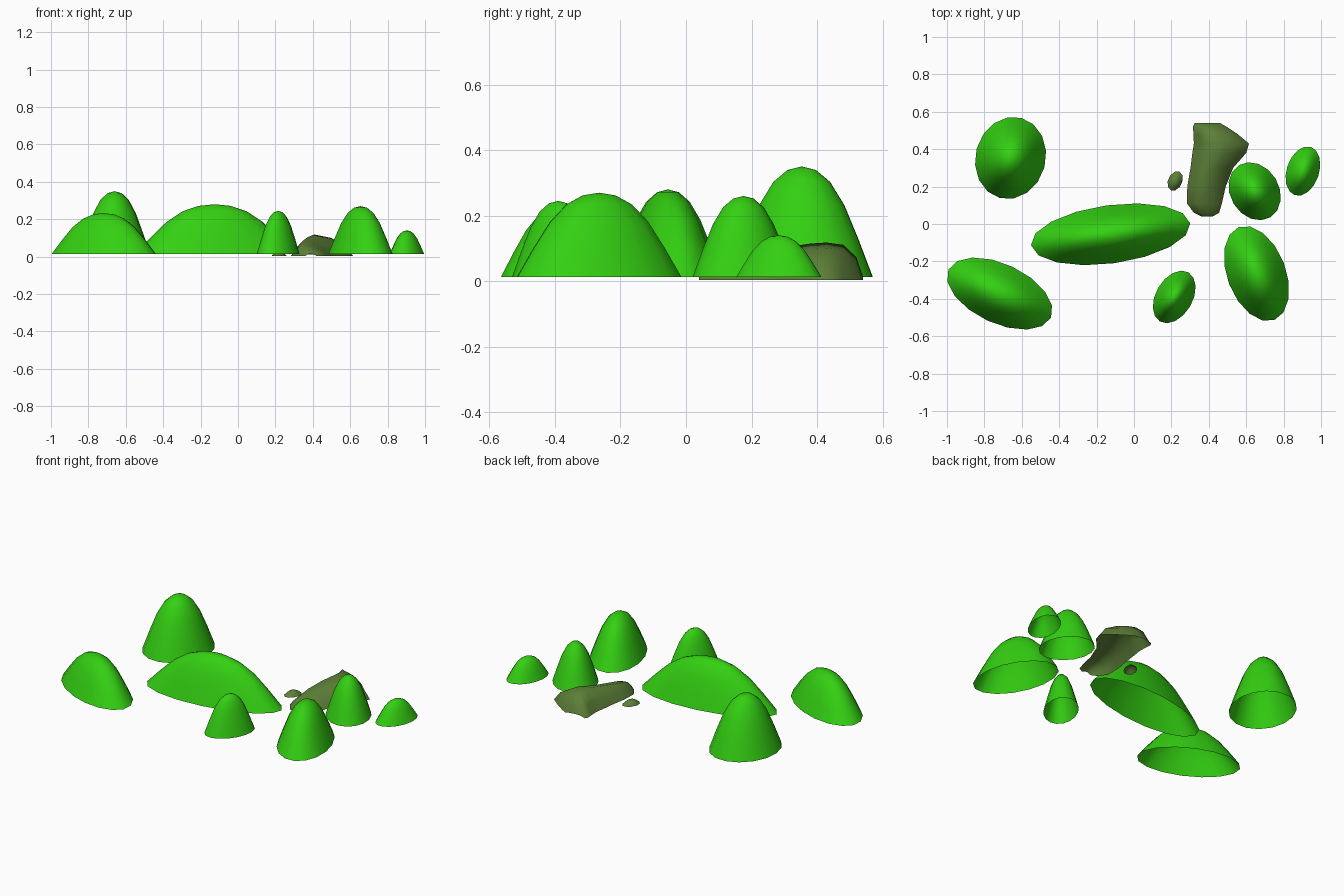
import bpy, bmesh, math

if "Cube" in bpy.data.objects:
    bpy.data.objects.remove(bpy.data.objects["Cube"])


def material(name, col):
    m = bpy.data.materials.new(name)
    m.diffuse_color = (*col, 1)
    m.use_nodes = True
    m.node_tree.nodes["Principled BSDF"].inputs["Base Color"].default_value = m.diffuse_color
    return m


green = material("grass green", (0.034, 0.63, 0.006))
olive = material("olive rock", (0.11, 0.215, 0.04))


def finish(name, bm, mat):
    bmesh.ops.recalc_face_normals(bm, faces=bm.faces)
    # open shells: make sure the normals point up
    if sum(f.normal.z * f.calc_area() for f in bm.faces) < 0:
        bmesh.ops.reverse_faces(bm, faces=bm.faces)
    for f in bm.faces:
        f.smooth = True
    me = bpy.data.meshes.new(name)
    bm.to_mesh(me)
    bm.free()
    me.materials.append(mat)
    ob = bpy.data.objects.new(name, me)
    bpy.context.collection.objects.link(ob)
    return ob


# (radius, height) fractions of a rounded hill
PROFILE = [(1, 0), (0.8, 0.34), (0.6, 0.65), (0.4, 0.86), (0.2, 0.968)]


def mound(name, x, y, a, b, deg, h, base, mat, sides=16):
    """Open-bottomed dome on a rotated ellipse."""
    bm = bmesh.new()
    t = math.radians(deg)
    rings = []
    for r, k in PROFILE:
        ring = []
        for i in range(sides):
            w = 2 * math.pi * i / sides
            u, v = a * r * math.cos(w), b * r * math.sin(w)
            ring.append(bm.verts.new((x + u * math.cos(t) - v * math.sin(t),
                                      y + u * math.sin(t) + v * math.cos(t),
                                      base + k * h)))
        rings.append(ring)
    tip = bm.verts.new((x, y, base + h))
    for i in range(sides):
        j = (i + 1) % sides
        for lo, hi in zip(rings, rings[1:]):
            bm.faces.new((lo[i], lo[j], hi[j], hi[i]))
        bm.faces.new((rings[-1][i], rings[-1][j], tip))
    return finish(name, bm, mat)


# Grassy hills: x, y, long radius, short radius, angle, height
hills = {
    "back_left_hill": (-0.66, 0.353, 0.222, 0.188, 75, 0.337),
    "long_middle_hill": (-0.125, -0.055, 0.430, 0.156, 7.8, 0.267),
    "front_left_hill": (-0.718, -0.372, 0.303, 0.159, -25, 0.220),
    "small_front_hill": (0.215, -0.39, 0.152, 0.099, 60, 0.232),
    "front_right_hill": (0.655, -0.265, 0.266, 0.157, -69, 0.257),
    "back_right_hill": (0.645, 0.175, 0.163, 0.131, -59, 0.247),
    "far_right_hill": (0.903, 0.283, 0.136, 0.087, 71.6, 0.127),
}
for name, (x, y, a, b, deg, h) in hills.items():
    mound(name, x, y, a, b, deg, h, 0.013, green)

# Small stone
mound("small_stone", 0.22, 0.23, 0.055, 0.038, 65, 0.028, 0.004, olive, 10)

# Large rock: open shell lofted along y from (y, left, right, height)
stations = [(0.04, 0.36, 0.42, 0.012), (0.06, 0.32, 0.455, 0.035),
            (0.11, 0.283, 0.47, 0.06), (0.2, 0.285, 0.49, 0.082),
            (0.3, 0.302, 0.53, 0.1), (0.38, 0.312, 0.60, 0.112),
            (0.43, 0.32, 0.615, 0.115), (0.48, 0.318, 0.555, 0.108),
            (0.52, 0.315, 0.495, 0.07), (0.54, 0.325, 0.46, 0.01)]
section = [(0, 0), (0.12, 0.5), (0.3, 1), (0.6, 0.85), (0.85, 0.5), (1, 0)]
bm = bmesh.new()
rows = [[bm.verts.new((l + (r - l) * s, y, 0.003 + h * k)) for s, k in section]
        for y, l, r, h in stations]
for p, q in zip(rows, rows[1:]):
    for i in range(len(section) - 1):
        bm.faces.new((p[i], p[i + 1], q[i + 1], q[i]))
finish("large_rock", bm, olive)
